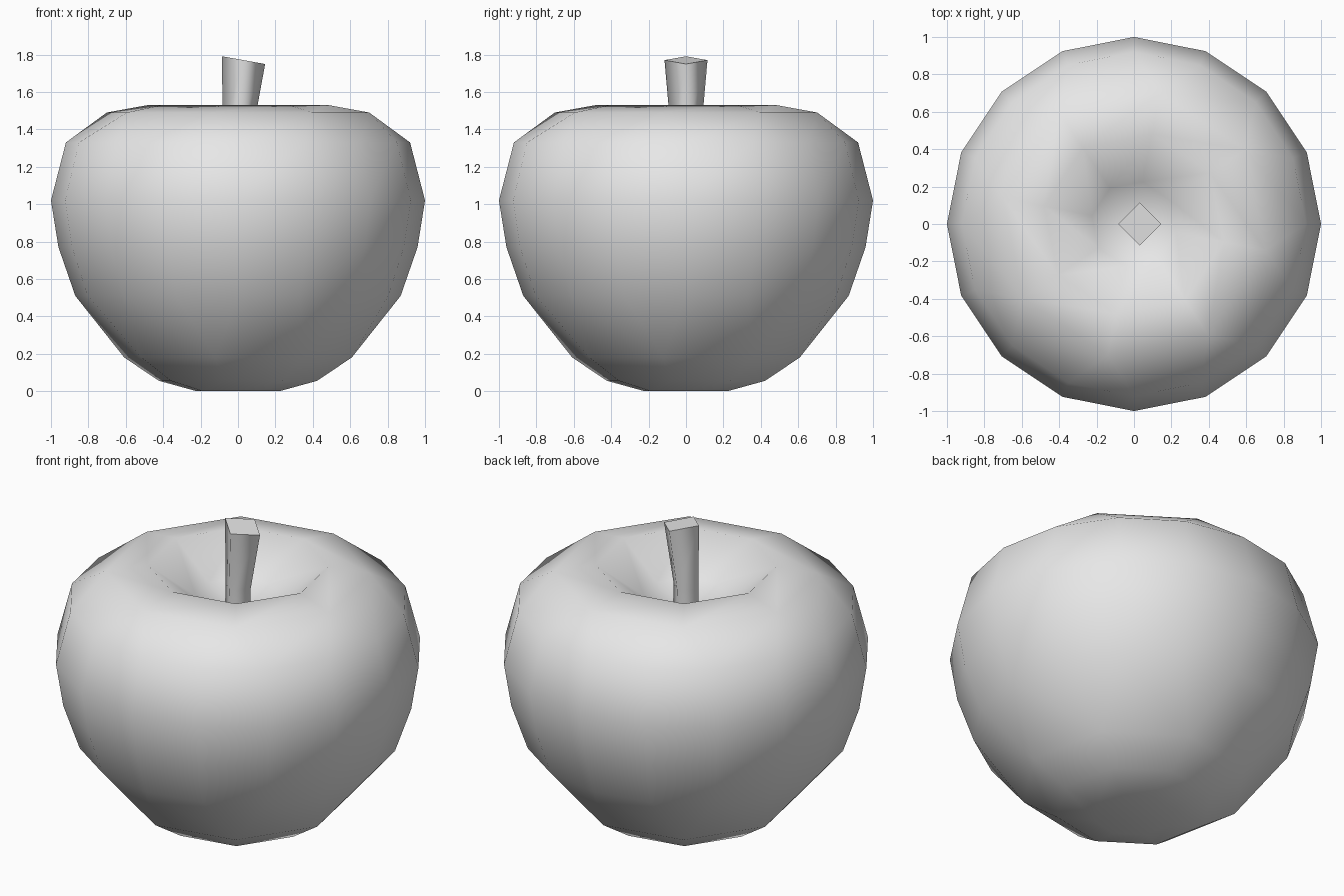
import bpy
import bmesh
from math import cos, sin, radians

cube = bpy.data.objects.get("Cube")
if cube:
    bpy.data.objects.remove(cube, do_unlink=True)

# One plain grey for everything
grey = bpy.data.materials.new("light_grey")
grey.use_nodes = True
grey.diffuse_color = (0.8, 0.8, 0.8, 1)
grey.node_tree.nodes["Principled BSDF"].inputs["Base Color"].default_value = (0.8, 0.8, 0.8, 1)


def finish(bm, name):
    bmesh.ops.recalc_face_normals(bm, faces=bm.faces)
    mesh = bpy.data.meshes.new(name)
    bm.to_mesh(mesh)
    bm.free()
    mesh.materials.append(grey)
    obj = bpy.data.objects.new(name, mesh)
    bpy.context.collection.objects.link(obj)
    return obj


def ring(bm, radius, z, sides):
    # Eight-sided rings sit midway between pairs of sixteen-sided vertices
    start = 22.5 if sides == 16 else 33.75
    angles = [radians(start + 360 / sides * i) for i in range(sides)]
    return [bm.verts.new((radius * cos(a), radius * sin(a), z)) for a in angles]


def bridge(bm, a, b):
    if len(a) < len(b):
        a, b = b, a
    n, m = len(a), len(b)
    for i in range(m):
        j = (i + 1) % m
        if n == m:
            bm.faces.new((a[i], a[j], b[j], b[i]))
        else:
            bm.faces.new((a[2 * i], a[2 * i + 1], b[i]))
            bm.faces.new((a[2 * i + 1], a[(2 * i + 2) % n], b[j], b[i]))


def cap(bm, loop, z):
    pole = bm.verts.new((0, 0, z))
    for i, v in enumerate(loop):
        bm.faces.new((v, loop[(i + 1) % len(loop)], pole))


# Fruit body: rings from the base up, over the rim and into the hollow
profile = [
    (0.225, 0.0, 8), (0.43, 0.055, 8), (0.62, 0.18, 8),
    (0.87, 0.51, 16), (0.96, 0.77, 16), (1.0, 1.02, 16), (0.92, 1.33, 16),
    (0.715, 1.49, 8), (0.49, 1.53, 8), (0.23, 1.35, 8),
]
bm = bmesh.new()
rings = [ring(bm, *p) for p in profile]
for lower, upper in zip(rings, rings[1:]):
    bridge(bm, lower, upper)
cap(bm, rings[0], 0.01)
cap(bm, rings[-1], 1.26)
for f in bm.faces:
    f.smooth = True
finish(bm, "fruit_body")

# Stem: four-sided, leaning and flaring towards a slanted top
bm = bmesh.new()
sections = [(0.0, 0.08, 1.2, 0), (0.0, 0.083, 1.41, 0), (0.03, 0.115, 1.77, -0.18)]
loops = []
for cx, r, z, slope in sections:
    loops.append([bm.verts.new((cx + r * dx, r * dy, z + slope * r * dx))
                  for dx, dy in ((1, 0), (0, 1), (-1, 0), (0, -1))])
for lower, upper in zip(loops, loops[1:]):
    bridge(bm, lower, upper)
for f in bm.faces:
    f.smooth = True
for loop in (loops[0], loops[-1]):
    end = bm.faces.new(loop)
    for e in end.edges:
        e.smooth = False
finish(bm, "stem")
